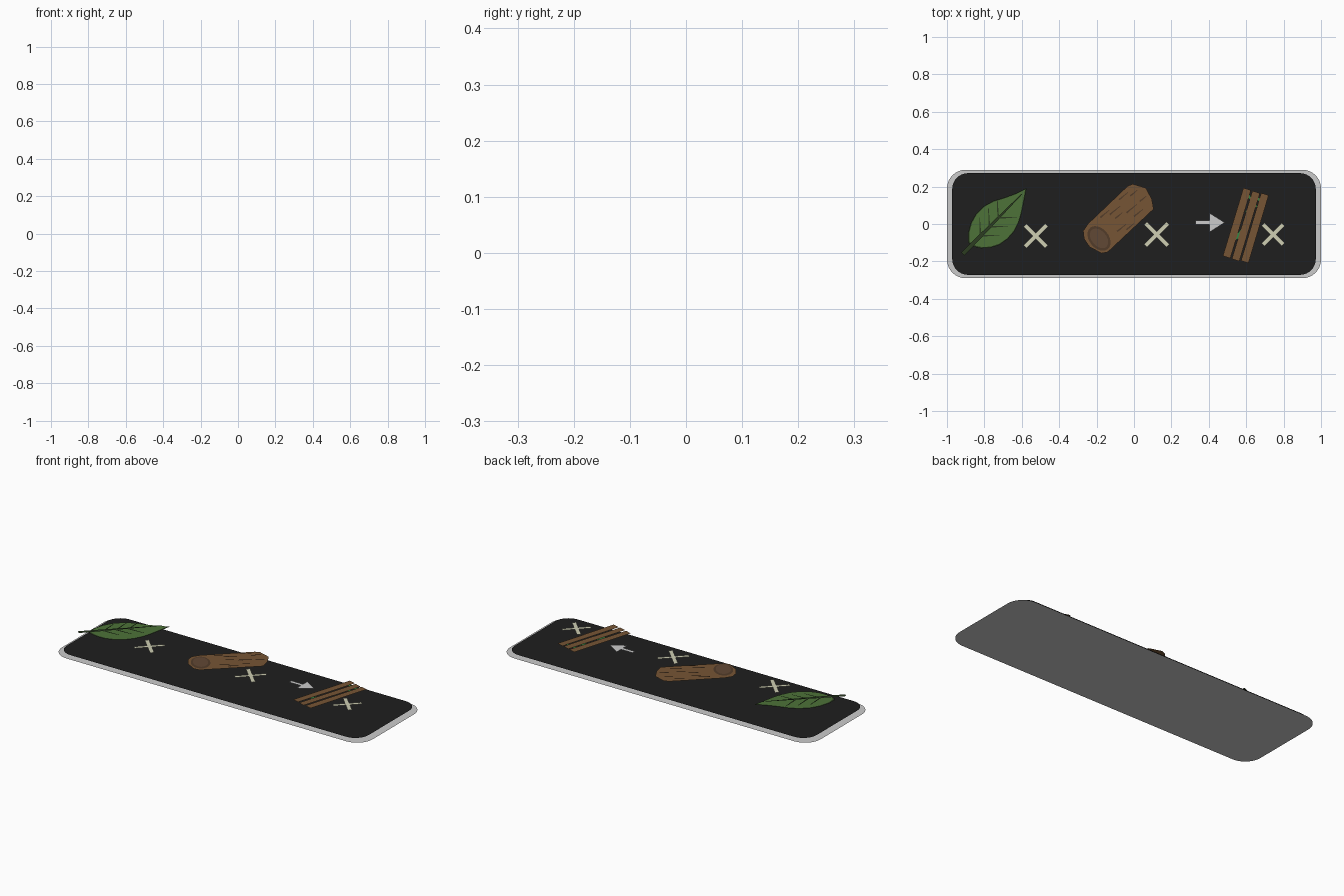
import bpy, bmesh, math
from mathutils import Vector

if "Cube" in bpy.data.objects:
    bpy.data.objects.remove(bpy.data.objects["Cube"])


def colour(name, rgb):
    m = bpy.data.materials.new(name)
    m.diffuse_color = (*rgb, 1)
    m.use_nodes = True
    m.node_tree.nodes["Principled BSDF"].inputs["Base Color"].default_value = m.diffuse_color
    return m


BLACK = colour("charcoal", (0.013, 0.013, 0.013))
CREAM = colour("cream", (0.62, 0.62, 0.45))
GREEN = colour("leaf green", (0.075, 0.17, 0.04))
DARK_GREEN = colour("dark green", (0.025, 0.045, 0.015))
VINE = colour("vine green", (0.03, 0.25, 0.06))
BROWN = colour("bark", (0.18, 0.09, 0.035))
DARK_BROWN = colour("dark bark", (0.085, 0.045, 0.023))


def sheet(name, shapes, z, mat=None):
    """Flat upward-facing sheet made of one or more outlines."""
    bm = bmesh.new()
    for pts in shapes:
        f = bm.faces.new([bm.verts.new((p[0], p[1], z)) for p in pts])
        f.normal_update()
        if f.normal.z < 0:
            f.normal_flip()
    bmesh.ops.triangulate(bm, faces=bm.faces[:])
    me = bpy.data.meshes.new(name)
    bm.to_mesh(me)
    bm.free()
    ob = bpy.data.objects.new(name, me)
    bpy.context.collection.objects.link(ob)
    if mat:
        me.materials.append(mat)
    return ob


def rounded_rect(hx, hy, r, n=8):
    pts = []
    for i, (sx, sy) in enumerate([(1, 1), (-1, 1), (-1, -1), (1, -1)]):
        for k in range(n + 1):
            a = math.radians(90 * i + 90 * k / n)
            pts.append((sx * (hx - r) + r * math.cos(a), sy * (hy - r) + r * math.sin(a)))
    return pts


def strip(a, b, w0, w1=None):
    """Straight bar from a to b, optionally tapering."""
    a, b = Vector(a), Vector(b)
    d = (b - a).normalized()
    n = Vector((-d.y, d.x)) / 2
    w1 = w0 if w1 is None else w1
    return [a + n * w0, a - n * w0, b - n * w1, b + n * w1]


def ellipse(cx, cy, rx, ry, tilt, n=24):
    c, s = math.cos(tilt), math.sin(tilt)
    out = []
    for i in range(n):
        t = 2 * math.pi * i / n
        u, v = rx * math.cos(t), ry * math.sin(t)
        out.append((cx + u * c - v * s, cy + u * s + v * c))
    return out


def scaled(pts, k):
    c = sum((Vector(p) for p in pts), Vector((0, 0))) / len(pts)
    return [c + (Vector(p) - c) * k for p in pts]


# Backing plates
sheet("border_plate", [rounded_rect(1.0, 0.29, 0.1)], 0)
sheet("dark_plate", [rounded_rect(0.972, 0.272, 0.085)], 0.016, BLACK)

# Leaf: rim, blade, stem and veins
leaf = [(-.574, .192), (-.63, .165), (-.69, .143), (-.75, .125), (-.80, .098), (-.845, .055),
        (-.873, .005), (-.888, -.05), (-.888, -.095), (-.872, -.118), (-.82, -.13), (-.77, -.128),
        (-.72, -.112), (-.675, -.08), (-.64, -.04), (-.615, .01), (-.60, .06), (-.588, .12)]
sheet("leaf_rim", [leaf], 0.088, DARK_GREEN)
sheet("leaf_blade", [scaled(leaf, 0.95)], 0.091, GREEN)
base, tip = Vector((-.915, -.16)), Vector((-.60, .16))
stem = [strip(base, base.lerp(tip, 0.3), 0.024, 0.02), strip(base.lerp(tip, 0.3), tip, 0.02, 0.004)]
sheet("leaf_stem", stem, 0.1, DARK_GREEN)
veins = []
for t in (0.3, 0.45, 0.6):
    p = base.lerp(tip, t)
    veins.append(strip(p, p + Vector((-0.005, 0.1)), 0.009, 0.003))
    veins.append(strip(p, p + Vector((0.1, 0.005)), 0.009, 0.003))
sheet("leaf_veins", veins, 0.096, DARK_GREEN)

# Log: bark body, cut end with ring, grain marks
log = [(-.272, -.037), (-.247, 0), (-.034, .203), (-.007, .214), (.063, .193), (.095, .134),
       (.105, .08), (-.14, -.15), (-.173, -.157), (-.237, -.123), (-.267, -.08)]
sheet("log_body", [log], 0.083, BROWN)
sheet("log_cut_end", [ellipse(-.187, -.077, .052, .074, math.radians(40))], 0.086, DARK_BROWN)
sheet("log_end_ring", [ellipse(-.187, -.077, .04, .06, math.radians(40))], 0.089,
      colour("cut wood", (0.12, 0.065, 0.035)))
grain = []
for x, y, l in [(-.18, .035, .06), (-.13, .05, .07), (-.08, .13, .06), (-.10, .03, .05),
                (-.09, -.04, .06), (-.04, .06, .07), (-.02, .15, .05), (.0, .04, .06),
                (.03, .12, .045), (-.04, -.03, .05)]:
    grain.append(strip((x, y), (x + l * .8, y + l * .65), 0.009, 0.003))
sheet("log_grain", grain, 0.087, DARK_BROWN)

# Arrow
sheet("arrow", [[(.33, .019), (.405, .019), (.405, .058), (.485, .008),
                 (.405, -.043), (.405, -.003), (.33, -.003)]], 0.082)

# Bundle of sticks with a vine behind
sticks = [strip((.605, .187), (.495, -.177), .042),
          strip((.653, .171), (.543, -.193), .042),
          strip((.70, .16), (.592, -.203), .042)]
sheet("sticks", sticks, 0.084, BROWN)
vine = [strip(a, b, 0.015) for a, b in
        [((.60, .17), (.655, .09)), ((.64, .155), (.69, .11)), ((.60, .06), (.66, .15)),
         ((.545, -.075), (.60, .0)), ((.53, -.09), (.58, -.05))]]
sheet("stick_vine", vine, 0.078, VINE)

# Multiplication crosses
for name, cx, cy, h in [("leaf_cross", -.525, -.064, .058), ("log_cross", .121, -.056, .06),
                        ("stick_cross", .744, -.056, .054)]:
    w = .016
    quarter = [(w, 0), (h + w / 2, h - w / 2), (h - w / 2, h + w / 2)]
    pts = []
    for i in range(4):
        c, s = round(math.cos(i * math.pi / 2)), round(math.sin(i * math.pi / 2))
        pts += [(cx + x * c - y * s, cy + x * s + y * c) for x, y in quarter]
    sheet(name, [pts], 0.085, CREAM)
